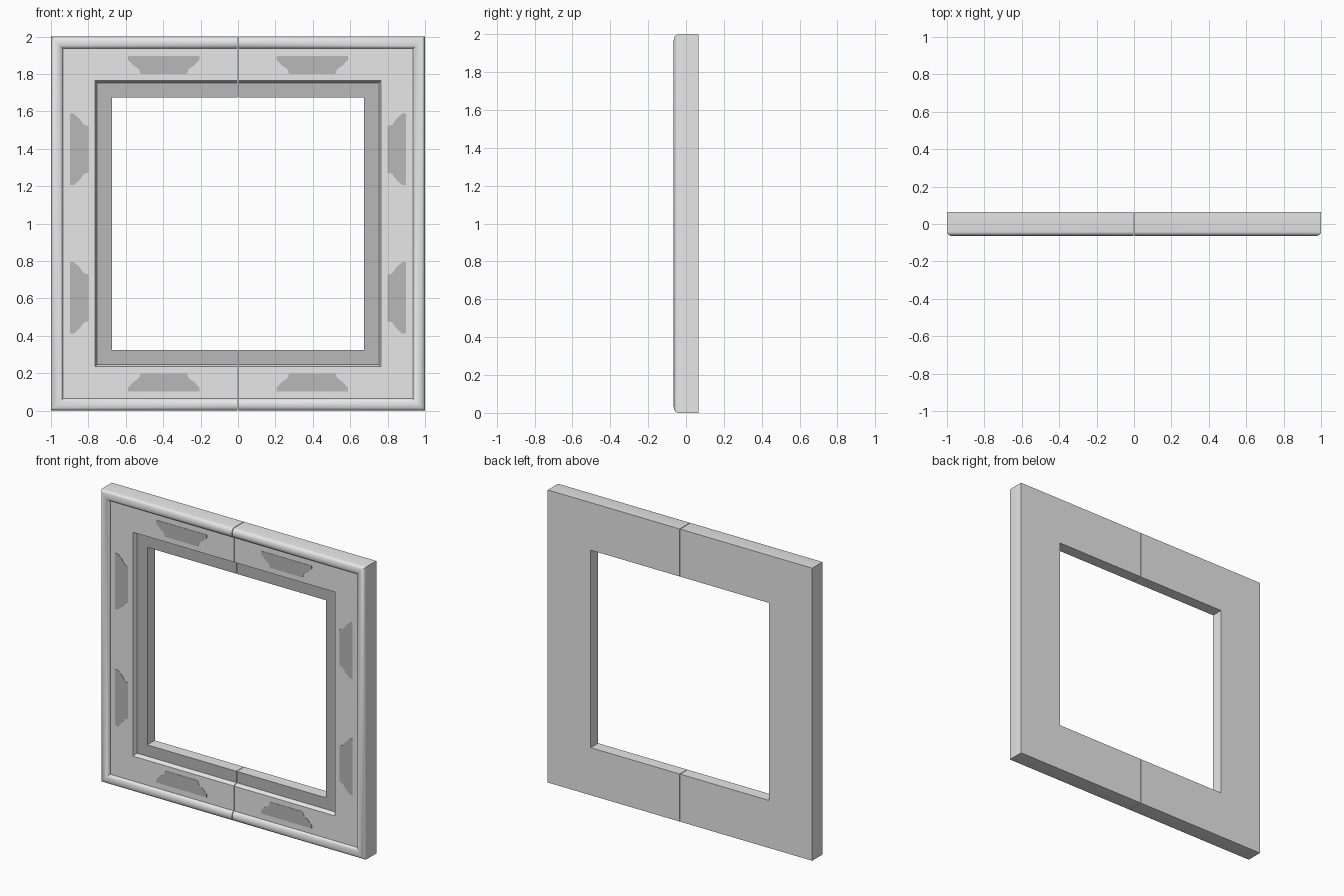
import bpy, bmesh, math

if "Cube" in bpy.data.objects:
    bpy.data.objects.remove(bpy.data.objects["Cube"])


def material(name, v):
    m = bpy.data.materials.new(name)
    m.diffuse_color = (v, v, v, 1)
    m.use_nodes = True
    m.node_tree.nodes["Principled BSDF"].inputs["Base Color"].default_value = m.diffuse_color
    return m


light = material("light_grey", 0.8)
dark = material("dark_grey", 0.48)


def finish(bm, name, mats):
    bmesh.ops.recalc_face_normals(bm, faces=bm.faces[:])
    me = bpy.data.meshes.new(name)
    bm.to_mesh(me)
    bm.free()
    for m in mats:
        me.materials.append(m)
    ob = bpy.data.objects.new(name, me)
    bpy.context.collection.objects.link(ob)
    return ob


FLAT, LEDGE, BACK = -0.043, -0.015, 0.065
GAP = 0.002  # half the width of the seam at x = 0

# Moulding profile: (distance from frame centre, y)
profile = [(1.0, BACK)]
for i in range(11):  # rounded bead along the outer edge
    a = math.pi * i / 10
    profile.append((0.9675 + 0.0325 * math.cos(a), -0.041 - 0.024 * math.sin(a)))
profile += [(0.935, FLAT), (0.765, FLAT), (0.753, LEDGE), (0.675, LEDGE), (0.675, BACK)]
n = len(profile)
ledge_segment = n - 3

# Half frame swept round its mitred corners, mirrored to the other side
bm = bmesh.new()
stations = [lambda r: (GAP, r), lambda r: (r, r), lambda r: (r, -r), lambda r: (GAP, -r)]
rings = []
for s in stations:
    rings.append([bm.verts.new((s(r)[0], y, 1 + s(r)[1])) for r, y in profile])
for a, b in zip(rings, rings[1:]):
    for i in range(n):
        j = (i + 1) % n
        f = bm.faces.new((a[i], a[j], b[j], b[i]))
        f.material_index = 1 if i == ledge_segment else 0
bm.faces.new(rings[0])
bm.faces.new(rings[-1])
frame = finish(bm, "frame_moulding", [light, dark])
mirror = frame.modifiers.new("mirror", 'MIRROR')
mirror.use_mirror_merge = False
bpy.context.view_layer.objects.active = frame
frame.select_set(True)
bpy.ops.object.shade_smooth_by_angle(angle=math.radians(30))
frame.select_set(False)

# Eight flat inlays: (half length, distance from centre), tapering inward
half = [(0.191, 0.897), (0.191, 0.876), (0.18, 0.866), (0.165, 0.848),
        (0.143, 0.833), (0.132, 0.825), (0.124, 0.80)]
outline = [(0.397 + h, d) for h, d in half] + [(0.397 - h, d) for h, d in reversed(half)]
bm = bmesh.new()
for swap in (False, True):
    for sx in (-1, 1):
        for sz in (-1, 1):
            pts = [(d, u) if swap else (u, d) for u, d in outline]
            front, rear = [[bm.verts.new((sx * x, y, 1 + sz * z)) for x, z in pts]
                           for y in (FLAT - 0.002, FLAT + 0.001)]
            bm.faces.new(front)
            bm.faces.new(rear[::-1])
            for i in range(len(pts)):
                j = (i + 1) % len(pts)
                bm.faces.new((front[i], front[j], rear[j], rear[i]))
finish(bm, "inlay_plates", [dark])
